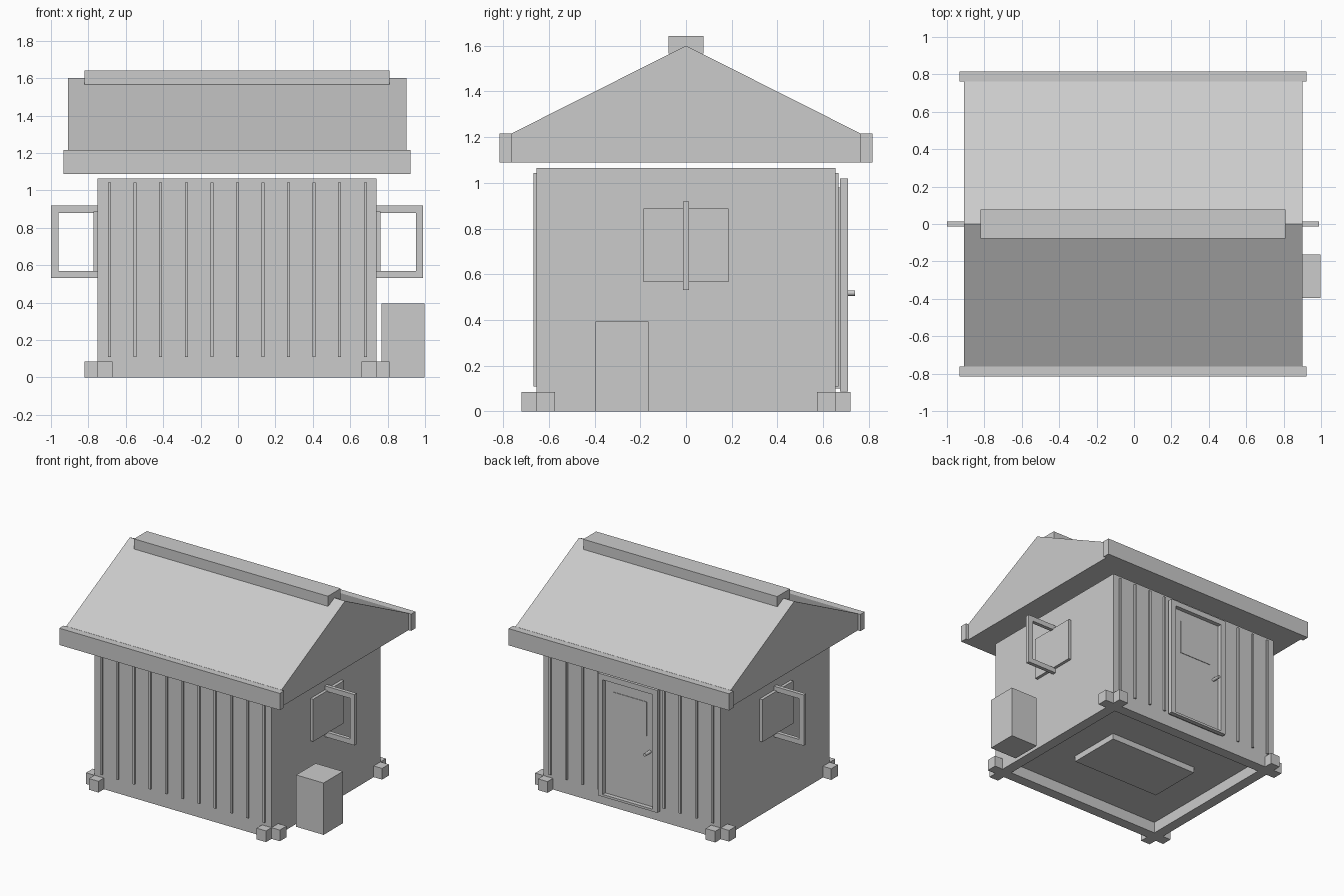
import bpy
import bmesh

cube = bpy.data.objects.get("Cube")
if cube:
    bpy.data.objects.remove(cube, do_unlink=True)

grey = bpy.data.materials.new("plain_grey")
grey.use_nodes = True
colour = (0.6, 0.6, 0.6, 1)
grey.diffuse_color = colour
grey.node_tree.nodes["Principled BSDF"].inputs["Base Color"].default_value = colour

MID = -0.005  # centre line of the hut in x


def finish(name, bm):
    bmesh.ops.recalc_face_normals(bm, faces=bm.faces)
    mesh = bpy.data.meshes.new(name)
    bm.to_mesh(mesh)
    bm.free()
    mesh.materials.append(grey)
    obj = bpy.data.objects.new(name, mesh)
    bpy.context.collection.objects.link(obj)
    return obj


def box(name, xs, ys, zs):
    """Axis-aligned box from its (low, high) extents."""
    bm = bmesh.new()
    bmesh.ops.create_cube(bm, size=1)
    for v in bm.verts:
        v.co = [sum(r) / 2 + c * abs(r[1] - r[0]) for r, c in zip((xs, ys, zs), v.co)]
    return finish(name, bm)


def around(centre, half):
    return (centre - half, centre + half)


def mirrored(sign, a, b, centre=0):
    return tuple(sorted((centre + sign * a, centre + sign * b)))


# Walls and the raised floor block underneath
box("walls", around(MID, 0.745), (-0.654, 0.654), (0.085, 1.064))
box("floor_block", around(MID, 0.375), around(0, 0.21), (0.04, 0.09))

# Crossed foundation beams
for sign, side in ((-1, "front"), (1, "back")):
    box(side + "_beam", around(MID, 0.815), mirrored(sign, 0.573, 0.654), (0, 0.085))
for sign, side in ((-1, "right"), (1, "left")):
    box(side + "_beam", mirrored(sign, 0.665, 0.745, MID), (-0.72, 0.72), (0, 0.085))

# Wall battens, leaving room for the door at the back
for i in range(-5, 6):
    xs = around(-0.003 + i * 0.1367, 0.008)
    box("front_batten", xs, (-0.667, -0.654), (0.11, 1.043))
    if abs(i) > 1:
        box("back_batten", xs, (0.654, 0.667), (0.11, 1.043))

# Door with frame, pane and handle
box("door", around(MID, 0.235), (0.65, 0.676), (0.1, 0.98))
box("door_pane", around(MID, 0.14), (0.67, 0.68), (0.63, 0.89))
for sign in (-1, 1):
    box("door_jamb", mirrored(sign, 0.21, 0.25, MID), (0.674, 0.708), (0.105, 0.976))
box("door_header", around(MID, 0.25), (0.674, 0.708), (0.976, 1.018))
box("door_sill", around(MID, 0.25), (0.674, 0.708), (0.0875, 0.105))
bpy.ops.mesh.primitive_cylinder_add(
    vertices=16, radius=0.012, depth=0.066,
    location=(-0.17, 0.707, 0.518), rotation=(1.5708, 0, 0))
handle = bpy.context.object
handle.name = "door_handle"
handle.data.materials.append(grey)
bpy.ops.object.shade_smooth_by_angle()

# Side windows with frames standing out from the wall
for sign, side in ((-1, "right"), (1, "left")):
    box(side + "_window_pane", mirrored(sign, 0.73, 0.768, MID), (-0.186, 0.186), (0.566, 0.888))
    for zs in ((0.532, 0.57), (0.88, 0.918)):
        box(side + "_window_bar", mirrored(sign, 0.73, 0.995, MID), (-0.014, 0.014), zs)
    box(side + "_window_post", mirrored(sign, 0.956, 0.995, MID), (-0.014, 0.014), (0.57, 0.88))

# Storage box beside the wall
box("storage_box", (0.767, 0.997), (-0.396, -0.164), (0, 0.394))

# Gabled roof extruded from its end profile
profile = [(-0.763, 1.088), (0.763, 1.088), (0.763, 1.216), (0, 1.6), (-0.763, 1.216)]
bm = bmesh.new()
gable = bm.faces.new([bm.verts.new((MID - 0.905, y, z)) for y, z in profile])
ext = bmesh.ops.extrude_face_region(bm, geom=[gable], use_keep_orig=True)
new_verts = [g for g in ext["geom"] if isinstance(g, bmesh.types.BMVert)]
bmesh.ops.translate(bm, verts=new_verts, vec=(1.81, 0, 0))
finish("roof", bm)

# Eave boards and ridge cap
for sign, side in ((-1, "front"), (1, "back")):
    box(side + "_eave_board", around(MID, 0.927), mirrored(sign, 0.763, 0.815), (1.088, 1.215))
box("ridge_cap", around(MID, 0.815), (-0.077, 0.077), (1.565, 1.642))
